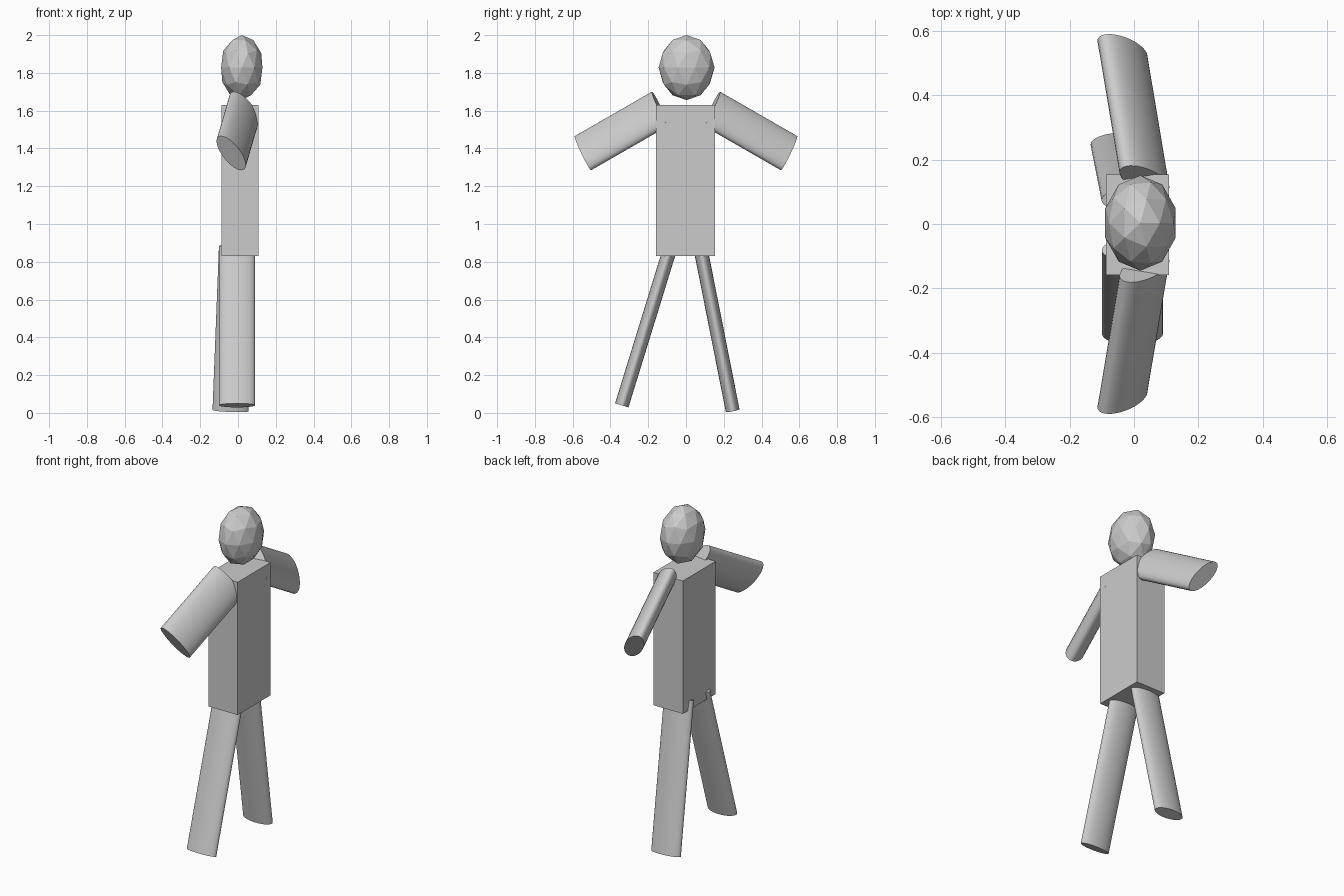
import bpy
from math import sin, cos, radians
from mathutils import Vector, Matrix

if "Cube" in bpy.data.objects:
    bpy.data.objects.remove(bpy.data.objects["Cube"])


def limb(name, start, end, r_long, r_short, long_axis):
    """Elliptical cylinder between two points, its long radius along long_axis."""
    a, b = Vector(start), Vector(end)
    d = (b - a).normalized()
    u = Vector(long_axis)
    u = (u - d * u.dot(d)).normalized()
    w = d.cross(u)
    bpy.ops.mesh.primitive_cylinder_add(vertices=32, radius=1, depth=1)
    ob = bpy.context.object
    ob.name = name
    m = Matrix((u * r_long, w * r_short, d * (b - a).length)).transposed().to_4x4()
    m.translation = (a + b) / 2
    ob.data.transform(m)
    bpy.ops.object.shade_smooth_by_angle(angle=radians(35))
    return ob


# torso
bpy.ops.mesh.primitive_cube_add(size=1, location=(0.011, -0.002, 1.23))
torso = bpy.context.object
torso.name = "torso"
torso.scale = (0.195, 0.312, 0.80)

# faceted head
bpy.ops.mesh.primitive_ico_sphere_add(subdivisions=2, radius=1, location=(0.02, 0.003, 1.828))
head = bpy.context.object
head.name = "head"
head.scale = (0.115, 0.148, 0.172)

# arms, mirrored across y, with the flat section twisted
t = radians(35)
for side, s in (("right", -1), ("left", 1)):
    limb(side + "_arm", (0.0325, s * 0.137, 1.61), (-0.036, s * 0.5455, 1.375),
         0.117, 0.05, (-sin(t), s * 0.5 * cos(t), 0.866 * cos(t)))

# legs, each with its own stride
limb("right_leg", (-0.005, -0.081, 0.88), (-0.005, -0.34, 0.04), 0.095, 0.037, (1, 0, 0))
limb("left_leg", (-0.006, 0.075, 0.88), (-0.04, 0.247, 0.012), 0.095, 0.037, (1, 0, 0))
